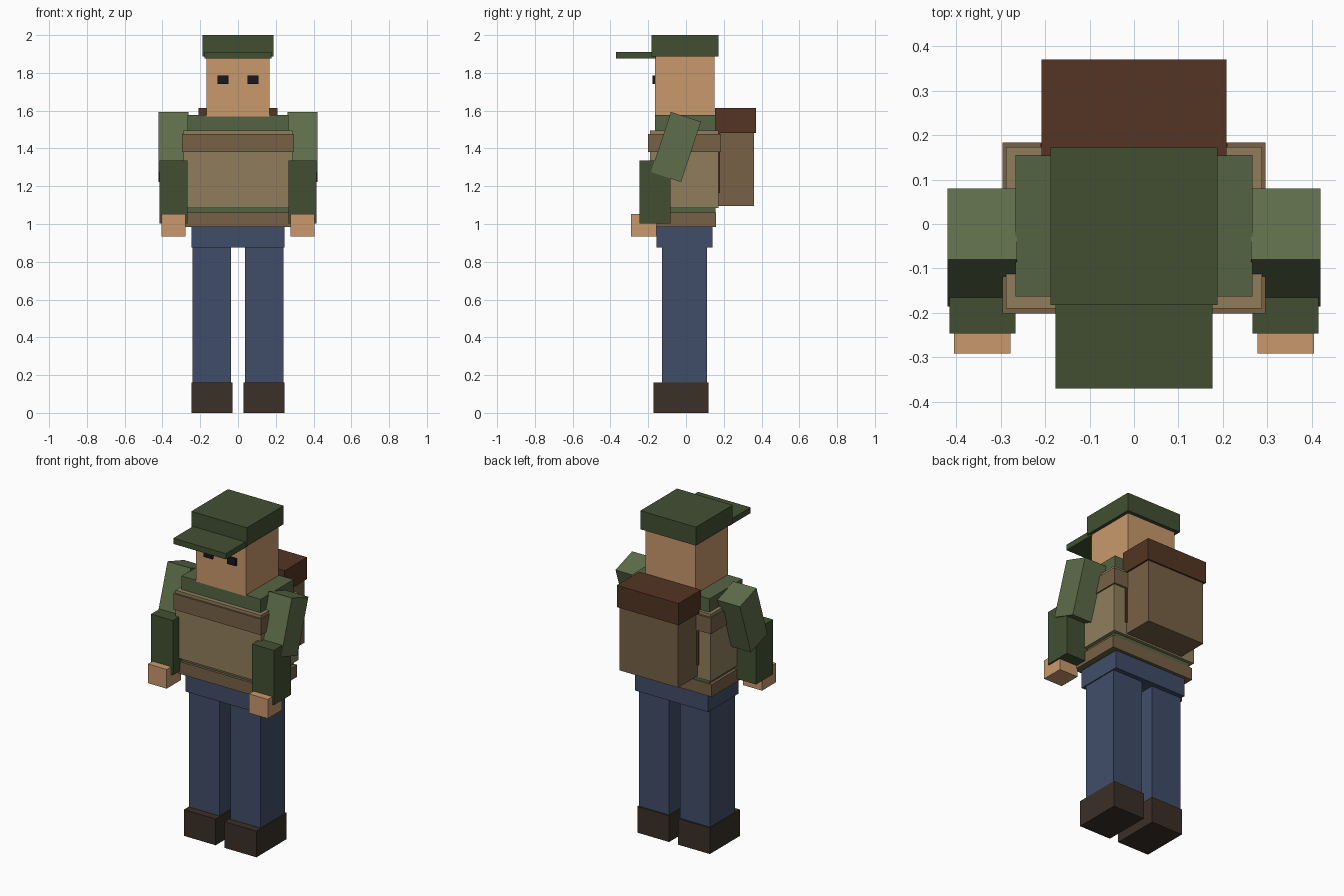
import bpy, math

if "Cube" in bpy.data.objects:
    bpy.data.objects.remove(bpy.data.objects["Cube"])

def material(name, rgb):
    # 8-bit screen colour to linear
    m = bpy.data.materials.new(name)
    m.diffuse_color = [(c / 255) ** 2.2 for c in rgb] + [1]
    m.use_nodes = True
    m.node_tree.nodes["Principled BSDF"].inputs["Base Color"].default_value = m.diffuse_color
    return m

SKIN = material("skin", (200, 152, 108))
DARK_GREEN = material("dark_green", (68, 80, 54))
GREEN = material("green", (94, 109, 75))
TORSO_GREEN = material("shirt_green", (86, 100, 68))
TAN = material("tan", (143, 125, 92))
BROWN = material("brown", (118, 97, 72))
LEATHER = material("leather", (84, 56, 40))
DENIM = material("denim", (66, 78, 104))
BOOT = material("boot", (60, 51, 43))
BLACK = material("black", (30, 30, 34))

def box(name, x, y, z, mat, tilt=0):
    """Box from (min, max) ranges, optionally tilted about x through its centre."""
    bpy.ops.mesh.primitive_cube_add(size=1, location=[sum(r) / 2 for r in (x, y, z)])
    ob = bpy.context.object
    ob.name = name
    ob.scale = [r[1] - r[0] for r in (x, y, z)]
    ob.rotation_euler.x = math.radians(tilt)
    ob.data.materials.append(mat)
    return ob

def centred(name, half, y, z, mat):
    box(name, (-half, half), y, z, mat)

def pair(name, x, y, z, mat, tilt=0):
    box(name + "_left", x, y, z, mat, tilt)
    box(name + "_right", (-x[1], -x[0]), y, z, mat, tilt)

# Legs and hips
pair("boot", (0.03, 0.245), (-0.172, 0.12), (0, 0.16), BOOT)
pair("leg", (0.037, 0.241), (-0.127, 0.111), (0.15, 0.89), DENIM)
centred("hips", 0.247, (-0.156, 0.14), (0.875, 0.99), DENIM)

# Torso, vest and bands
centred("torso", 0.267, (-0.163, 0.155), (0.985, 1.577), TORSO_GREEN)
centred("vest", 0.288, (-0.19, 0.173), (1.085, 1.495), TAN)
centred("chest_band", 0.296, (-0.201, 0.184), (1.38, 1.477), BROWN)
centred("belt", 0.285, (-0.178, 0.16), (0.985, 1.06), BROWN)

# Arms
pair("upper_arm", (0.263, 0.42), (-0.137, 0.031), (1.24, 1.576), GREEN, -18.3)
pair("forearm", (0.267, 0.415), (-0.247, -0.083), (1.003, 1.337), DARK_GREEN)
pair("hand", (0.278, 0.405), (-0.291, -0.155), (0.935, 1.052), SKIN)

# Head and cap
centred("head", 0.168, (-0.165, 0.15), (1.57, 1.89), SKIN)
pair("eye", (0.05, 0.108), (-0.178, -0.16), (1.742, 1.786), BLACK)
centred("cap", 0.188, (-0.182, 0.172), (1.887, 2.0), DARK_GREEN)
centred("cap_visor", 0.177, (-0.37, -0.16), (1.876, 1.911), DARK_GREEN)

# Backpack
centred("backpack", 0.198, (0.173, 0.36), (1.095, 1.49), BROWN)
centred("backpack_flap", 0.208, (0.153, 0.37), (1.482, 1.615), LEATHER)
pair("backpack_strap", (0.16, 0.21), (0.165, 0.181), (1.165, 1.49), LEATHER)
